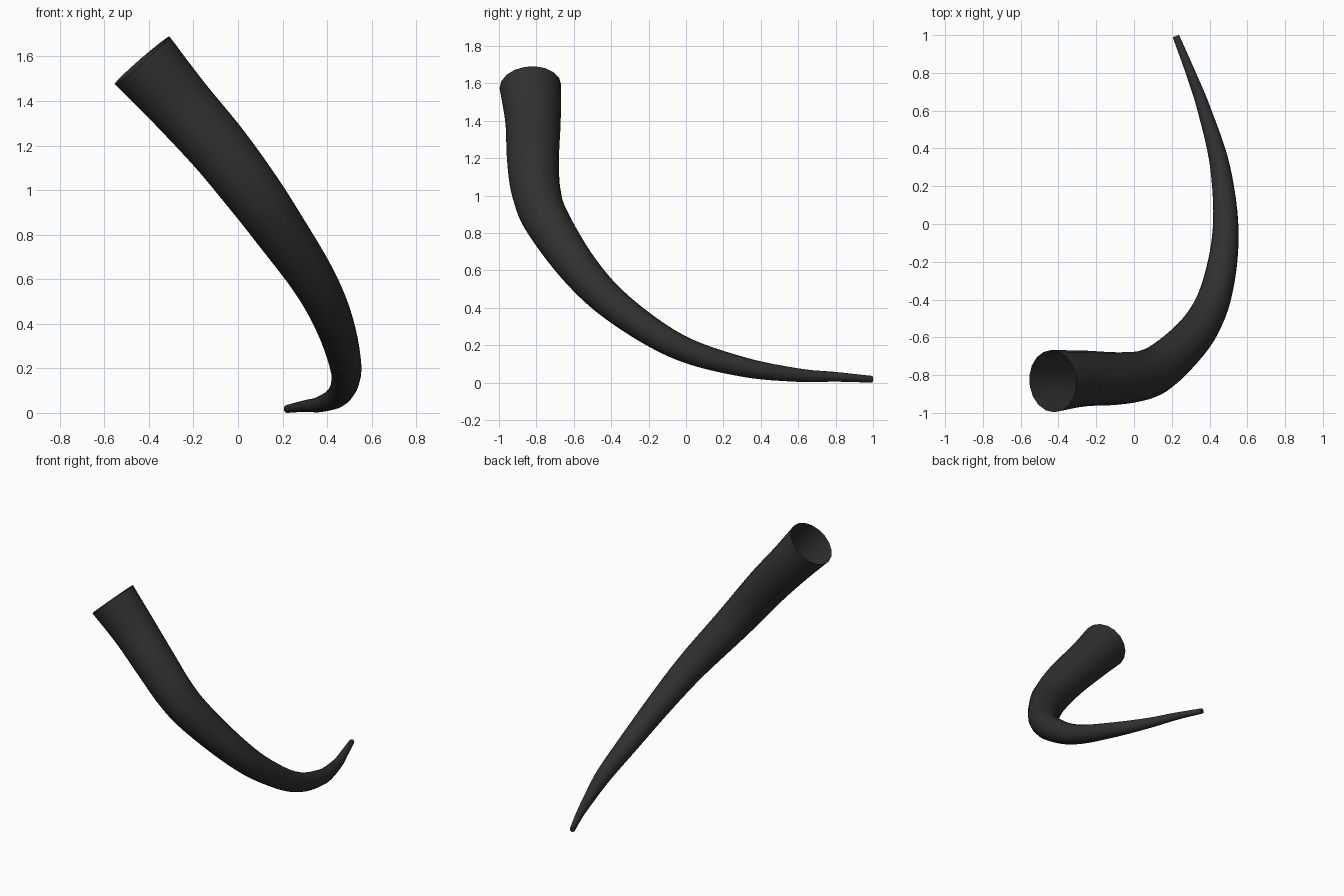
import bpy, bmesh, math
from mathutils import Vector

if "Cube" in bpy.data.objects:
    bpy.data.objects.remove(bpy.data.objects["Cube"])

SIDES, STEPS = 18, 6

# Centre line from open mouth to tip: x, y, z, radius
path = [
    (-0.43, -0.832, 1.59, 0.165),
    (-0.265, -0.818, 1.40, 0.148),
    (-0.09, -0.818, 1.20, 0.139),
    (0.05, -0.80, 1.02, 0.131),
    (0.165, -0.738, 0.86, 0.121),
    (0.34, -0.56, 0.60, 0.102),
    (0.437, -0.35, 0.395, 0.086),
    (0.485, -0.04, 0.198, 0.069),
    (0.456, 0.30, 0.092, 0.053),
    (0.373, 0.60, 0.047, 0.036),
    (0.30, 0.80, 0.038, 0.026),
    (0.222, 0.994, 0.025, 0.018),
]
pts = [Vector(p) for p in path]
pts = [2 * pts[0] - pts[1]] + pts + [2 * pts[-1] - pts[-2]]


def spline(a, b, c, d, t):
    return 0.5 * (2 * b + (c - a) * t + (2 * a - 5 * b + 4 * c - d) * t**2
                  + (3 * b - a - 3 * c + d) * t**3)


line = [spline(*pts[i:i + 4], s / STEPS)
        for i in range(len(pts) - 3) for s in range(STEPS)] + [pts[-2]]

# Sweep a tapering ring along the line, keeping the mouth open
bm = bmesh.new()
side = Vector((0, 1, 0))
rings = []
for i, p in enumerate(line):
    a, b = line[max(i - 1, 0)], line[min(i + 1, len(line) - 1)]
    tangent = (b.xyz - a.xyz).normalized()
    side = (side - tangent * side.dot(tangent)).normalized()
    up = tangent.cross(side)
    ring = []
    for k in range(SIDES):
        ang = math.tau * k / SIDES
        ring.append(bm.verts.new(p.xyz + p.w * (side * math.cos(ang) + up * math.sin(ang))))
    rings.append(ring)
for r0, r1 in zip(rings, rings[1:]):
    for k in range(SIDES):
        n = (k + 1) % SIDES
        bm.faces.new((r0[k], r0[n], r1[n], r1[k]))
bm.faces.new(rings[-1])  # blunt tip

# Rest on the ground
low = min(v.co.z for v in bm.verts)
bmesh.ops.translate(bm, verts=bm.verts, vec=(0, 0, -low))
mesh = bpy.data.meshes.new("horn")
bm.to_mesh(mesh)
bm.free()
horn = bpy.data.objects.new("horn", mesh)
bpy.context.collection.objects.link(horn)

mat = bpy.data.materials.new("dark_horn")
mat.diffuse_color = (0.03, 0.03, 0.03, 1)
mat.use_nodes = True
mat.node_tree.nodes["Principled BSDF"].inputs["Base Color"].default_value = mat.diffuse_color
mesh.materials.append(mat)

bpy.context.view_layer.objects.active = horn
horn.select_set(True)
bpy.ops.object.shade_smooth_by_angle(angle=math.radians(40))
